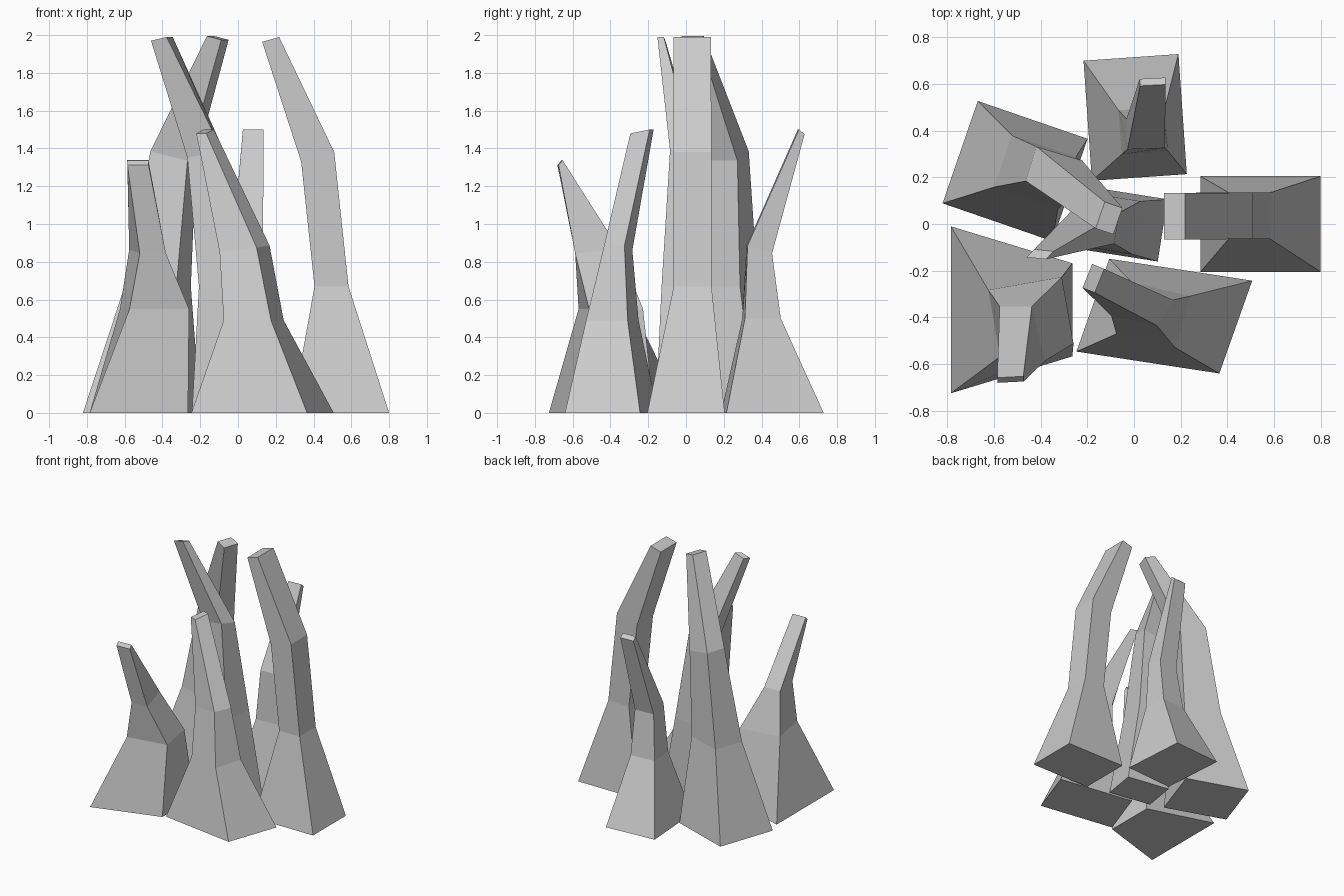
import bpy, bmesh
from math import sin, cos, radians


def section(x, y, z, length, width, yaw, rise=0, side_rise=0, skew=0, taper=0):
    """Four corners of a (possibly tilted, skewed or tapered) box section."""
    a, b = radians(yaw), radians(yaw + 90 + skew)
    pts = []
    for u, v in ((-.5, -.5), (.5, -.5), (.5, .5), (-.5, .5)):
        p, q = u * length, v * width * (1 + 2 * u * taper)
        pts.append((x + p * cos(a) + q * cos(b),
                    y + p * sin(a) + q * sin(b),
                    z + u * rise + v * side_rise))
    return pts


def spire(name, *sections):
    """Bent four-sided spire lofted through its sections, capped at both ends."""
    bm = bmesh.new()
    rings = [[bm.verts.new(p) for p in section(*s)] for s in sections]
    for lo, hi in zip(rings, rings[1:]):
        for i in range(4):
            j = (i + 1) % 4
            bm.faces.new((lo[i], lo[j], hi[j], hi[i]))
    bm.faces.new(rings[0][::-1])
    bm.faces.new(rings[-1])
    bmesh.ops.recalc_face_normals(bm, faces=bm.faces)
    mesh = bpy.data.meshes.new(name)
    bm.to_mesh(mesh)
    bm.free()
    bpy.context.collection.objects.link(bpy.data.objects.new(name, mesh))


# Tall spire on the right, curling inward
spire("right_spire",
      (.5425, 0, 0, .515, .41, 0),
      (.495, .035, .67, .18, .2, 0),
      (.422, .035, 1.355, .175, .2, 0, .05),
      (.173, .033, 1.977, .09, .198, 0, .025))

# Tall spire at the back left
spire("back_left_spire",
      (-.51, .227, 0, .498, .464, 161),
      (-.425, .222, .67, .29, .235, 161),
      (-.343, .228, 1.36, .205, .155, 163, .05),
      (-.107, .025, 1.985, .08, .12, 161, .02))

# Tall central spire leaning left
spire("centre_spire",
      (-.05, 0, 0, .35, .27, -9),
      (-.09, 0, .67, .2, .23, -9),
      (-.165, -.002, 1.355, .185, .135, -10, .04, -.03),
      (-.403, -.13, 1.98, .083, .047, -6, .02, 0, -38))

# Short spire at the front left, leaning forward
spire("front_left_spire",
      (-.525, -.368, 0, .521, .5575, 0, 0, 0, 0, -.284),
      (-.442, -.398, .55, .32, .29, 10),
      (-.479, -.47, .855, .138, .24, 0, 0, .02, 13.5),
      (-.53, -.667, 1.325, .112, .022, 3, 0, .025))

# Medium spire at the back, leaning outward
spire("back_spire",
      (.005, .457, 0, .516, .408, 94),
      (.04, .4, .5, .19, .2, 94),
      (.05, .388, .865, .13, .16, 92, -.04),
      (.08, .61, 1.488, .03, .11, 93, -.025))

# Medium spire at the front, leaning left
spire("front_spire",
      (.13, -.395, 0, .62, .422, -8.7, 0, 0, -10.8),
      (.083, -.39, .49, .257, .23, -13, 0, 0, -4),
      (.035, -.36, .868, .2, .13, -12, .025, .01, -20),
      (-.174, -.233, 1.49, .056, .11, -22, 0, .02))
